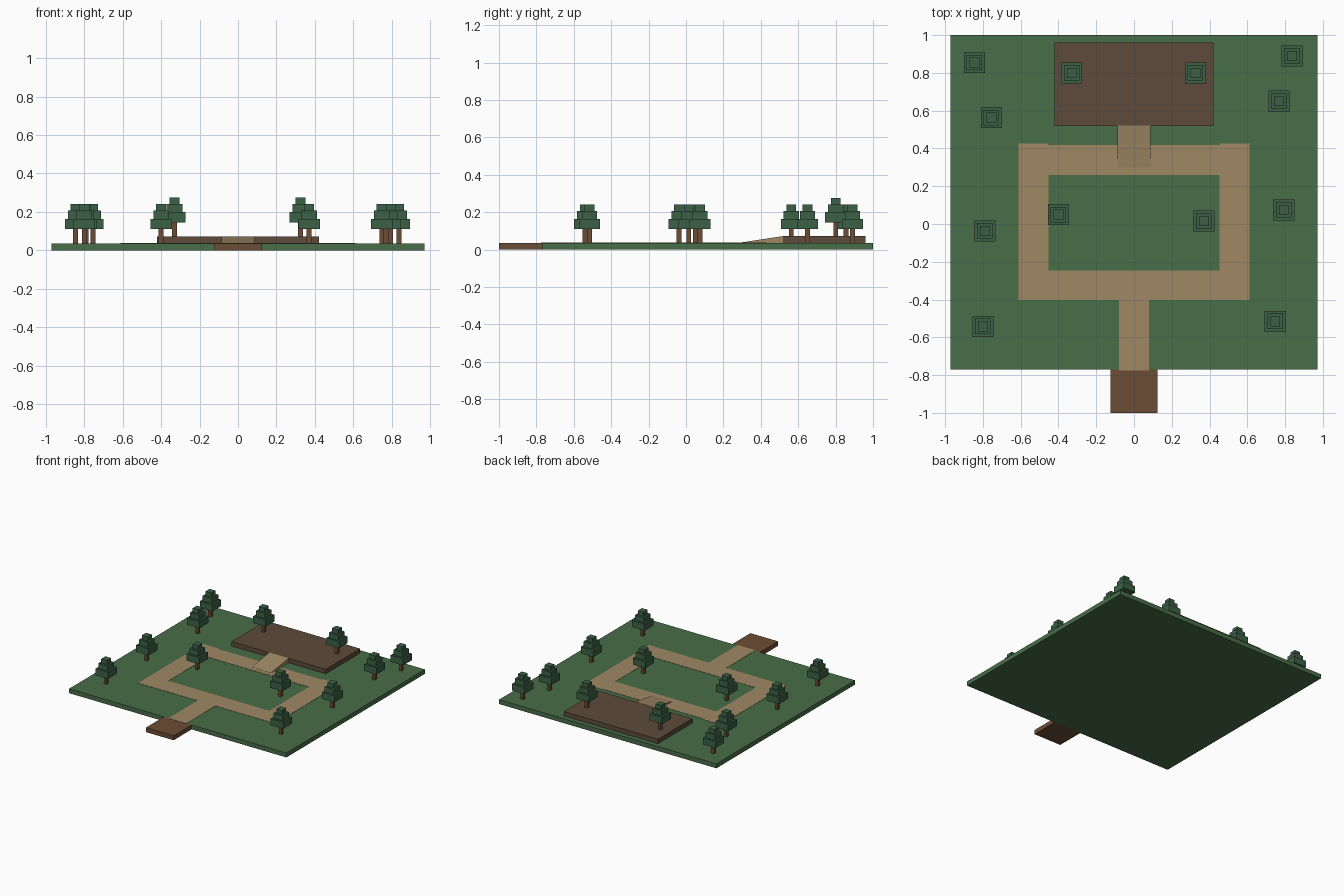
import bpy, bmesh

if "Cube" in bpy.data.objects:
    bpy.data.objects.remove(bpy.data.objects["Cube"])


def material(name, rgb):
    m = bpy.data.materials.new(name)
    m.diffuse_color = (*rgb, 1)
    m.use_nodes = True
    m.node_tree.nodes["Principled BSDF"].inputs["Base Color"].default_value = m.diffuse_color
    return m


GRASS = material("grass", (0.065, 0.155, 0.065))
SAND = material("sand", (0.35, 0.25, 0.13))
SOIL = material("soil", (0.11, 0.07, 0.043))
WOOD = material("wood", (0.15, 0.075, 0.035))
LEAF = material("leaf", (0.045, 0.12, 0.06))


def add_box(bm, x0, x1, y0, y1, z0, z1, mat=0):
    v = [bm.verts.new((x, y, z)) for z in (z0, z1)
         for x, y in ((x0, y0), (x1, y0), (x1, y1), (x0, y1))]
    for f in ((3, 2, 1, 0), (4, 5, 6, 7), (0, 1, 5, 4),
              (1, 2, 6, 5), (2, 3, 7, 6), (3, 0, 4, 7)):
        bm.faces.new([v[i] for i in f]).material_index = mat
    return v


def finish(name, bm, *mats):
    me = bpy.data.meshes.new(name)
    bm.to_mesh(me)
    bm.free()
    for m in mats:
        me.materials.append(m)
    ob = bpy.data.objects.new(name, me)
    bpy.context.collection.objects.link(ob)
    return ob


def box(name, mat, *bounds):
    bm = bmesh.new()
    add_box(bm, *bounds)
    return finish(name, bm, mat)


G = 0.036   # ground top
P = 0.072   # terrace top

# Lawn slab, entrance step and raised terrace
box("lawn", GRASS, -0.972, 0.972, -0.77, 1.0, 0, G)
box("entrance_step", WOOD, -0.124, 0.124, -1.0, -0.77, 0, G)
box("terrace", SOIL, -0.421, 0.421, 0.52, 0.96, G, P)

# Thin sandy paths: rectangular loop plus entrance walk
T = G + 0.002
box("path_left", SAND, -0.612, -0.452, -0.402, 0.427, G, T)
box("path_right", SAND, 0.452, 0.612, -0.402, 0.427, G, T)
box("path_front", SAND, -0.452, 0.452, -0.402, -0.245, G, T)
box("path_back", SAND, -0.452, 0.452, 0.26, 0.418, G, T)
box("path_entrance", SAND, -0.08, 0.08, -0.775, -0.402, G, T)

# Wedge ramp up to the terrace
bm = bmesh.new()
v = add_box(bm, -0.087, 0.087, 0.30, 0.522, G, P + 0.001)
for c in v[4:6]:
    c.co.z = T + 0.001
finish("ramp", bm, SAND)

# Trees: square trunk with three stepped foliage blocks, one shared mesh
bm = bmesh.new()
add_box(bm, -0.0125, 0.0125, -0.0125, 0.0125, 0, 0.08, 0)
for h, z0, z1 in ((0.056, 0.074, 0.128), (0.041, 0.121, 0.17), (0.026, 0.165, 0.204)):
    add_box(bm, -h, h, -h, h, z0, z1, 1)
tree = finish("tree", bm, WOOD, LEAF)

spots = [(-0.845, 0.855), (-0.755, 0.563), (-0.79, -0.037), (-0.80, -0.542),
         (-0.40, 0.05), (0.37, 0.015), (0.793, 0.075), (0.748, -0.516),
         (0.767, 0.65), (0.838, 0.89), (-0.33, 0.80), (0.325, 0.80)]
for i, (x, y) in enumerate(spots):
    ob = tree if i == 0 else tree.copy()
    if i:
        bpy.context.collection.objects.link(ob)
    ob.location = (x, y, P if i >= 10 else G)
